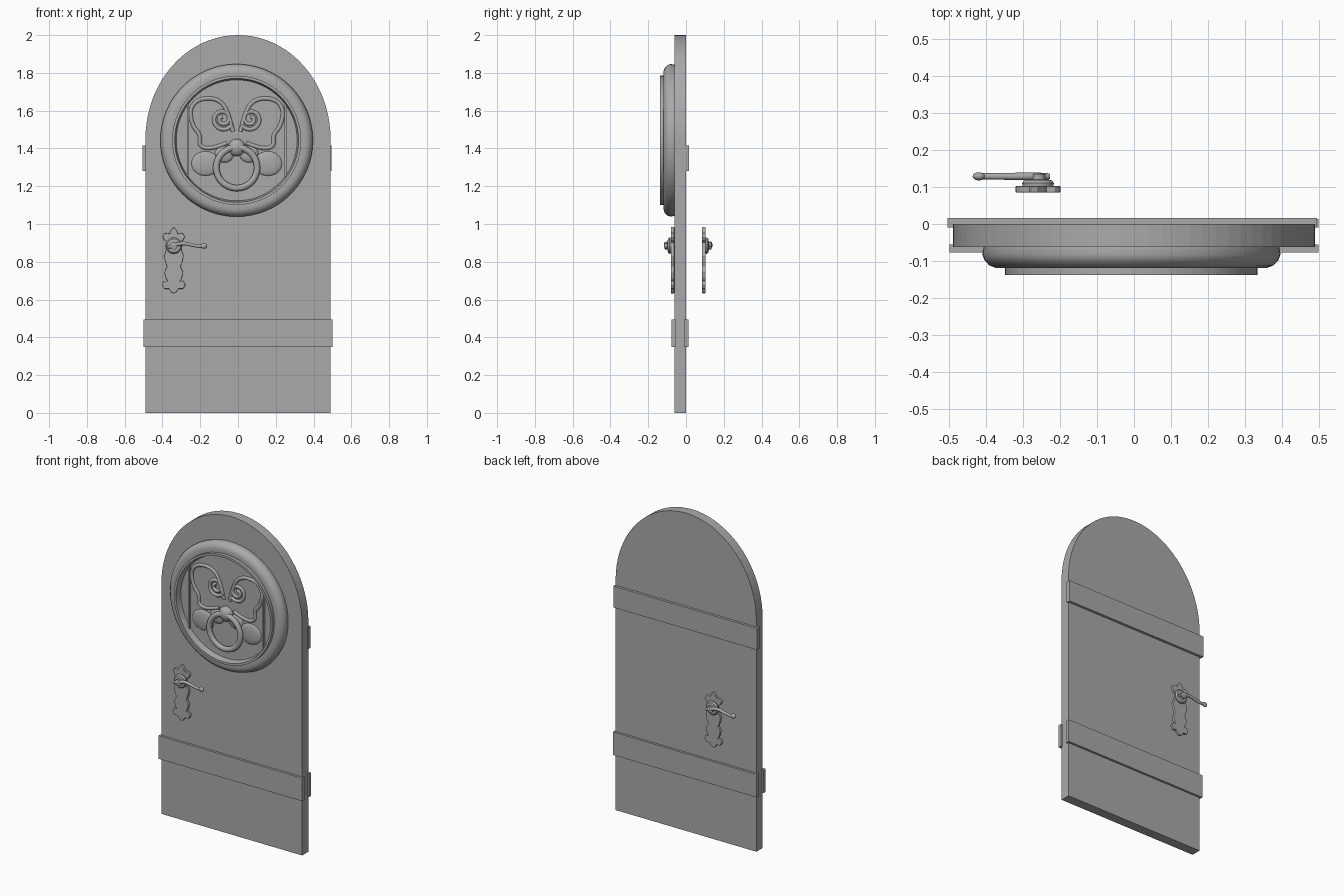
import bpy, bmesh, math
from mathutils import Matrix, Vector

if "Cube" in bpy.data.objects:
    bpy.data.objects.remove(bpy.data.objects["Cube"], do_unlink=True)

grey = bpy.data.materials.new("plain grey")
grey.use_nodes = True
COLOUR = (0.4, 0.4, 0.4, 1)
grey.diffuse_color = COLOUR
grey.node_tree.nodes["Principled BSDF"].inputs["Base Color"].default_value = COLOUR


def finish(name, bm, smooth=False, bevel=0):
    """Turn a bmesh into a named grey object."""
    bmesh.ops.recalc_face_normals(bm, faces=bm.faces)
    mesh = bpy.data.meshes.new(name)
    bm.to_mesh(mesh)
    bm.free()
    mesh.materials.append(grey)
    ob = bpy.data.objects.new(name, mesh)
    bpy.context.collection.objects.link(ob)
    if bevel:
        mod = ob.modifiers.new("bevel", "BEVEL")
        mod.width, mod.segments = bevel, 2
    if smooth:
        bpy.ops.object.select_all(action="DESELECT")
        ob.select_set(True)
        bpy.context.view_layer.objects.active = ob
        bpy.ops.object.shade_smooth_by_angle(angle=math.radians(35))
    return ob


def box(name, x, y, z):
    bm = bmesh.new()
    bmesh.ops.create_cube(bm, size=1)
    for v in bm.verts:
        v.co = [lo + (hi - lo) * (c + 0.5) for c, (lo, hi) in zip(v.co, (x, y, z))]
    return finish(name, bm)


def slab(name, outline, y0, y1, bevel=0):
    """Extrude an x-z outline from y0 to y1."""
    bm = bmesh.new()
    face = bm.faces.new([bm.verts.new((x, y0, z)) for x, z in outline])
    out = bmesh.ops.extrude_face_region(bm, geom=[face])
    verts = [g for g in out["geom"] if isinstance(g, bmesh.types.BMVert)]
    bmesh.ops.translate(bm, verts=verts, vec=(0, y1 - y0, 0))
    return finish(name, bm, bevel=bevel)


def lathe(name, profile, x, z, steps=64):
    """Spin (radius, y) points around an axis along y."""
    bm = bmesh.new()
    verts = [bm.verts.new((r, y, 0)) for r, y in profile]
    edges = [bm.edges.new(pair) for pair in zip(verts, verts[1:])]
    bmesh.ops.spin(bm, geom=verts + edges, cent=(0, 0, 0), axis=(0, 1, 0),
                   angle=math.tau, steps=steps)
    bmesh.ops.remove_doubles(bm, verts=bm.verts, dist=0.0005)
    bmesh.ops.translate(bm, verts=bm.verts, vec=(x, 0, z))
    return finish(name, bm, smooth=True)


def tube(name, points, radius, radii=None, flat=False):
    """Round bar along a smooth path."""
    curve = bpy.data.curves.new(name, "CURVE")
    curve.dimensions = "3D"
    curve.bevel_depth = radius
    curve.bevel_resolution = 3
    curve.use_fill_caps = True
    spline = curve.splines.new("POLY" if flat else "NURBS")
    spline.points.add(len(points) - 1)
    for i, p in enumerate(points):
        spline.points[i].co = (*p, 1)
        spline.points[i].radius = radii[i] if radii else 1
    if not flat:
        spline.use_endpoint_u = True
        spline.order_u = 3
        spline.resolution_u = 6
    curve.materials.append(grey)
    ob = bpy.data.objects.new(name, curve)
    bpy.context.collection.objects.link(ob)
    return ob


def ball(name, centre, size):
    bm = bmesh.new()
    bmesh.ops.create_uvsphere(bm, u_segments=24, v_segments=12, radius=1,
                              matrix=Matrix.Translation(centre) @ Matrix.Diagonal((*size, 1)))
    return finish(name, bm, smooth=True)


# Arched door leaf
W, SPRING = 0.49, 1.45
arch = [(W * math.cos(a), SPRING + 0.55 * math.sin(a))
        for a in (math.pi * i / 40 for i in range(41))]
slab("door_leaf", [(W, 0)] + arch + [(-W, 0)], -0.062, 0)

# Cross battens
box("front_batten", (-0.5, 0.5), (-0.077, -0.055), (0.35, 0.495))
box("back_lower_batten", (-0.5, 0.5), (-0.01, 0.014), (0.35, 0.495))
box("back_upper_batten", (-0.505, 0.495), (-0.01, 0.016), (1.28, 1.415))

# Roundel with rolled rim and recessed dish
CX, CZ, DISH = -0.007, 1.443, -0.1
lathe("roundel", [(0, -0.06), (0.4, -0.06), (0.404, -0.082), (0.398, -0.098), (0.385, -0.112),
                  (0.367, -0.119), (0.342, -0.117), (0.342, -0.138), (0.328, -0.138),
                  (0.32, DISH), (0, DISH)], CX, CZ)

# Face relief: upright bars, scrolled brows and cheeks, mirrored about the centre
for side, label in ((-1, "right"), (1, "left")):
    bx = CX + side * 0.258
    box(label + "_upright_bar", (bx - 0.006, bx + 0.006), (DISH - 0.012, DISH + 0.01),
        (CZ - 0.23, CZ + 0.235))
    path = [(0.02, 1.49), (0.045, 1.6), (0.1, 1.665), (0.2, 1.665), (0.25, 1.61),
            (0.235, 1.52), (0.19, 1.47), (0.2, 1.41), (0.13, 1.395), (0.05, 1.43)]
    tube(label + "_brow", [(CX + side * x, DISH, z) for x, z in path], 0.011)
    scroll = []
    for i in range(22):
        t = i / 21
        a, r = -2.6 + t * 10.5, 0.06 * (1 - 0.8 * t)
        scroll.append((CX + side * (0.073 + r * math.cos(a)), DISH, 1.555 + r * math.sin(a)))
    tube(label + "_scroll", scroll, 0.011)
    ball(label + "_cheek", (CX + side * 0.165, DISH, 1.32), (0.075, 0.014, 0.065))
    ball(label + "_muzzle", (CX + side * 0.065, DISH, 1.37), (0.05, 0.016, 0.045))

# Knocker
ball("knocker_boss", (CX, DISH - 0.006, 1.405), (0.046, 0.032, 0.046))
ring = [(0.108 + 0.017 * math.cos(a), -0.121 + 0.015 * math.sin(a))
        for a in (math.tau * i / 12 for i in range(13))]
lathe("knocker_ring", ring, CX, 1.298, 48)

# Lever handles on shaped plates
HALF = [(0, 0.985), (0.016, 0.965), (0.022, 0.948), (0.045, 0.952), (0.06, 0.935), (0.05, 0.915),
        (0.03, 0.9), (0.04, 0.865), (0.052, 0.83), (0.045, 0.8), (0.036, 0.775), (0.05, 0.745),
        (0.043, 0.715), (0.032, 0.698), (0.05, 0.7), (0.062, 0.68), (0.05, 0.657),
        (0.025, 0.657), (0.014, 0.64), (0, 0.632)]


def handle(label, x, y, out, toward):
    """Plate at depth y, growing in direction out; lever points along toward."""
    outline = [(x + a, z) for a, z in HALF] + [(x - a, z) for a, z in HALF[-2:0:-1]]
    slab(label + "_handle_plate", outline, y, y + out * 0.018, bevel=0.003)
    y1 = y + out * 0.018
    lathe(label + "_handle_rose", [(0, y1), (0.042, y1), (0.043, y1 + out * 0.008),
                                   (0.036, y1 + out * 0.016), (0.02, y1 + out * 0.018),
                                   (0.02, y1 + out * 0.032), (0, y1 + out * 0.035)], x, 0.885, 32)
    yl = y1 + out * 0.026
    path = [(-0.03, 0.875), (0.0, 0.888), (0.05, 0.9), (0.1, 0.888), (0.14, 0.88), (0.165, 0.884)]
    tube(label + "_lever", [(x + toward * a, yl, z) for a, z in path], 0.01,
         (0.8, 1.1, 1, 0.9, 0.85, 0.9))
    ball(label + "_lever_tip", (x + toward * 0.16, yl, 0.884), (0.017, 0.011, 0.015))


handle("front", -0.34, -0.062, -1, 1)
handle("back", -0.26, 0.085, 1, -1)
